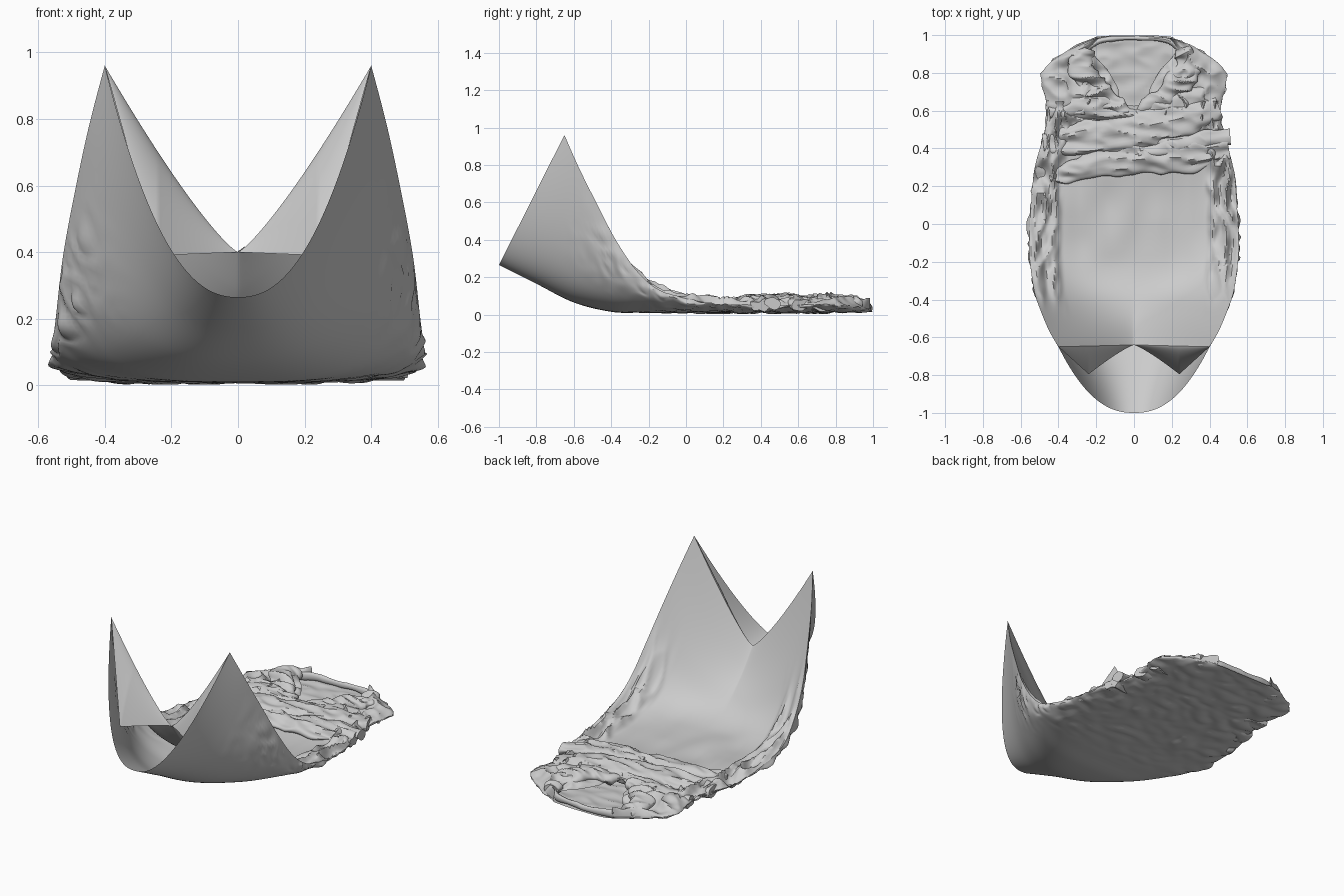
import bpy, math
from mathutils import Vector, noise

if "Cube" in bpy.data.objects:
    bpy.data.objects.remove(bpy.data.objects["Cube"])

# Stations hem -> collar: side seam x, y, z | back-panel centre y, z | front-panel centre y, z
ST = [
    (.400, -.65, .96, -1.0, .265, -.64, .40),
    (.447, -.57, .78, -.80, .165, -.55, .28),
    (.490, -.47, .58, -.60, .065, -.46, .19),
    (.525, -.37, .39, -.40, .015, -.36, .11),
    (.545, -.25, .22, -.25, .010, -.25, .065),
    (.555, -.12, .12, -.12, .008, -.12, .05),
    (.545, .10, .065, .10, .008, .10, .045),
    (.525, .30, .05, .30, .008, .30, .05),
    (.470, .50, .05, .50, .008, .50, .06),
    (.460, .62, .05, .62, .008, .59, .06),
    (.485, .80, .05, .80, .010, .80, .06),
    (.360, .91, .04, .93, .012, .91, .05),
    (.200, .985, .03, .998, .014, .985, .03),
]


def spline(keys, t):
    """Catmull-Rom through tuples, t counted in keys."""
    n = len(keys) - 1
    i = min(max(int(t), 0), n - 1)
    f = t - i
    p = [keys[min(max(i + k, 0), n)] for k in (-1, 0, 1, 2)]
    return [.5 * (2*b + (c-a)*f + (2*a-5*b+4*c-d)*f*f + (3*b-a-3*c+d)*f**3)
            for a, b, c, d in zip(*p)]


def mix(a, b, k):
    return a + (b - a) * k


def smooth(a, b, x):
    x = min(max((x - a) / (b - a), 0), 1)
    return x * x * (3 - 2 * x)


def ridge(x, y, z, s, seed):
    """Sharp crease noise in about -.5 to .5."""
    p = Vector((x, y, z)) * s + Vector((seed, seed * 2.3, seed))
    return .5 - abs(noise.noise(p)) * 1.7 + .25 * noise.noise(p * 2.3)


def add(name, verts, faces):
    me = bpy.data.meshes.new(name)
    me.from_pydata([tuple(v) for v in verts], [], faces)
    me.update()
    ob = bpy.data.objects.new(name, me)
    bpy.context.collection.objects.link(ob)
    return ob


def sheet(name, func, nu, nv, u0, u1, v0, v1, flip=False):
    verts = [func(mix(u0, u1, i / nu), mix(v0, v1, j / nv))
             for j in range(nv + 1) for i in range(nu + 1)]
    w = nu + 1
    faces = []
    for j in range(nv):
        for i in range(nu):
            q = (j*w + i, j*w + i + 1, (j+1)*w + i + 1, (j+1)*w + i)
            faces.append(q[::-1] if flip else q)
    return add(name, verts, faces)


def roll(name, path, seed, amp=.022, ring=40, steps=80):
    """Crumpled flattened cloth tube; path keys are x, y, z, half width, half height."""
    verts, faces = [], []
    n = len(path) - 1
    for j in range(steps + 1):
        t = j / steps * n
        x, y, z, w, h = spline(path, t)
        a, b = spline(path, max(t - .05, 0)), spline(path, min(t + .05, n))
        side = Vector((a[1] - b[1], b[0] - a[0], 0)).normalized()
        for i in range(ring):
            th = math.tau * i / ring
            p = Vector((x, y, z)) + side * w * math.cos(th)
            p.z += h * math.sin(th)
            # creases run along the roll
            r = ridge(p.x * .5, p.y * 1.3, p.z, 11, seed)
            p += side * math.cos(th) * r * amp
            p.z += math.sin(th) * r * amp * 1.3
            p.z = max(p.z, .014)
            verts.append(p)
    for j in range(steps):
        for i in range(ring):
            k = (i + 1) % ring
            faces.append((j*ring + i, j*ring + k, (j+1)*ring + k, (j+1)*ring + i))
    faces += [tuple(range(ring))[::-1], tuple(steps * ring + i for i in range(ring))]
    return add(name, verts, faces)


def back(s, v):
    ex, ey, ez, cy, cz, _, _ = spline(ST, v)
    a, k = abs(s), smooth(0, 4, v)
    sn, cs = math.sin(a * math.pi / 2), math.cos(a * math.pi / 2)
    rise = mix(a ** 2.3, (1 - cs) ** 1.6, k)
    x = math.copysign(ex * mix(a, sn, k), s)
    y, z = mix(cy, ey, rise), mix(cz, ez, rise)
    c = ridge(x, y, z, 8, 3) * .03 * smooth(.55, .8, a) * (1 - smooth(.9, 1, a)) * smooth(1, 3, v)
    z += .012 * smooth(4, 6, v) * ridge(x, y * 1.5, 0, 7, 9) * (1 - smooth(11, 12, v))
    return Vector((x + math.copysign(c, s), y, max(z + c * .5, .002)))


def front(s, v, lift=0):
    t, vv = max(-v, 0), max(v, 0)
    ex, ey, ez, _, _, cy, cz = spline(ST, vv)
    a, k = abs(s), smooth(0, 4, vv)
    x = ex * s
    y = mix(cy, ey, a)
    z = mix(cz, ez, mix(a ** 1.22, a ** 3, k))
    # hem droops forward: level to the back panel, then up it to the peak
    up = max((a - .6) / .4, 0)
    hem_y = mix(-.64 - .155 * min(a / .6, 1) ** 1.2, -.65, up)
    hem_z = .4 - .01 * min(a / .6, 1) + .57 * up
    y = mix(y, hem_y, t)
    z = mix(z, hem_z, t ** 1.5)
    # crushed side folds and soft wrinkles
    fold = smooth(.68, .8, a) * (1 - smooth(.94, 1, a)) * smooth(1.5, 4, vv)
    z += fold * (.015 + .06 * ridge(x * 2.4, y * .9, 0, 6, 7))
    z += .016 * smooth(3, 6, vv) * (1 - a ** 4) * noise.noise(Vector((x * 7, y * 4, 1)))
    z += .03 * smooth(7, 8.5, vv) * ridge(x, y * 1.6, 0, 6, 5)
    return Vector((x, y, max(z, .016) + lift))


NECK = [(.04,), (.13,), (.22,), (.19,)]


def shoulder(sign):
    def f(u, v):
        ex, ey, ez = spline(ST, v)[:3]
        inner = spline(NECK, v - 9)[0]
        x = mix(inner, ex, u)
        bump = math.sin(math.pi * u) ** .6
        z = mix(.045, ez, u) + bump * (.02 + .06 * ridge(x * sign, ey, 0, 8, 4 + sign))
        return Vector((sign * x, ey - .03 * (1 - u) * (v < 9.5), max(z, .018)))
    return f


# Main body: panels meet along the raised side seams
objs = [
    sheet("back_panel", back, 90, 130, -1, 1, 0, 12, True),
    sheet("front_panel", front, 120, 140, -1, 1, 0, 9.2),
    sheet("front_hem_droop", front, 120, 18, -1, 1, -1, 0),
    sheet("button_placket", lambda s, v: front(s, v, .003), 4, 60, 0, .05, 0, 4.5),
]
for sign, side in ((1, "right"), (-1, "left")):
    objs.append(sheet(side + "_shoulder", shoulder(sign), 45, 60, 0, 1, 8.8, 12, sign < 0))

# Sleeves folded across the chest
objs += [
    roll("upper_sleeve", [(-.48, .42, .045, .05, .025), (-.25, .45, .065, .095, .03),
                          (.0, .49, .07, .095, .03), (.25, .545, .07, .09, .03),
                          (.45, .62, .05, .05, .025)], 11),
    roll("lower_sleeve", [(-.44, .225, .05, .02, .015), (-.22, .32, .06, .075, .028),
                          (.05, .36, .065, .09, .03), (.3, .375, .065, .1, .03),
                          (.5, .41, .05, .06, .025)], 17),
    roll("cuff", [(.02, .38, .08, .02, .012), (.2, .41, .085, .035, .018),
                  (.38, .45, .08, .045, .02), (.51, .46, .06, .045, .03)], 23, .015),
    roll("chest_fold_left", [(-.45, .60, .04, .05, .02), (-.22, .63, .06, .07, .028),
                             (.04, .575, .06, .03, .02)], 29),
    roll("chest_fold_right", [(.45, .71, .04, .04, .02), (.25, .66, .06, .06, .028),
                              (.02, .575, .06, .03, .02)], 41),
]

# Collar: lapels around the neck opening and a thin stand at the back
for sign, side in ((1, "right"), (-1, "left")):
    objs.append(roll(side + "_lapel", [
        (sign * .03, .59, .055, .03, .02), (sign * .17, .68, .065, .055, .027),
        (sign * .28, .82, .07, .065, .03), (sign * .25, .93, .055, .035, .022)],
        31 + sign, .03))
objs.append(roll("collar_stand", [
    (-.25, .92, .045, .015, .025), (-.17, .972, .04, .012, .02), (0, .983, .035, .01, .015),
    (.17, .972, .04, .012, .02), (.25, .92, .045, .015, .025)], 37, .008, 14))

# Smooth cloth shading with kept creases
for ob in objs:
    bpy.ops.object.select_all(action='DESELECT')
    ob.select_set(True)
    bpy.context.view_layer.objects.active = ob
    bpy.ops.object.shade_smooth_by_angle(angle=math.radians(40))
